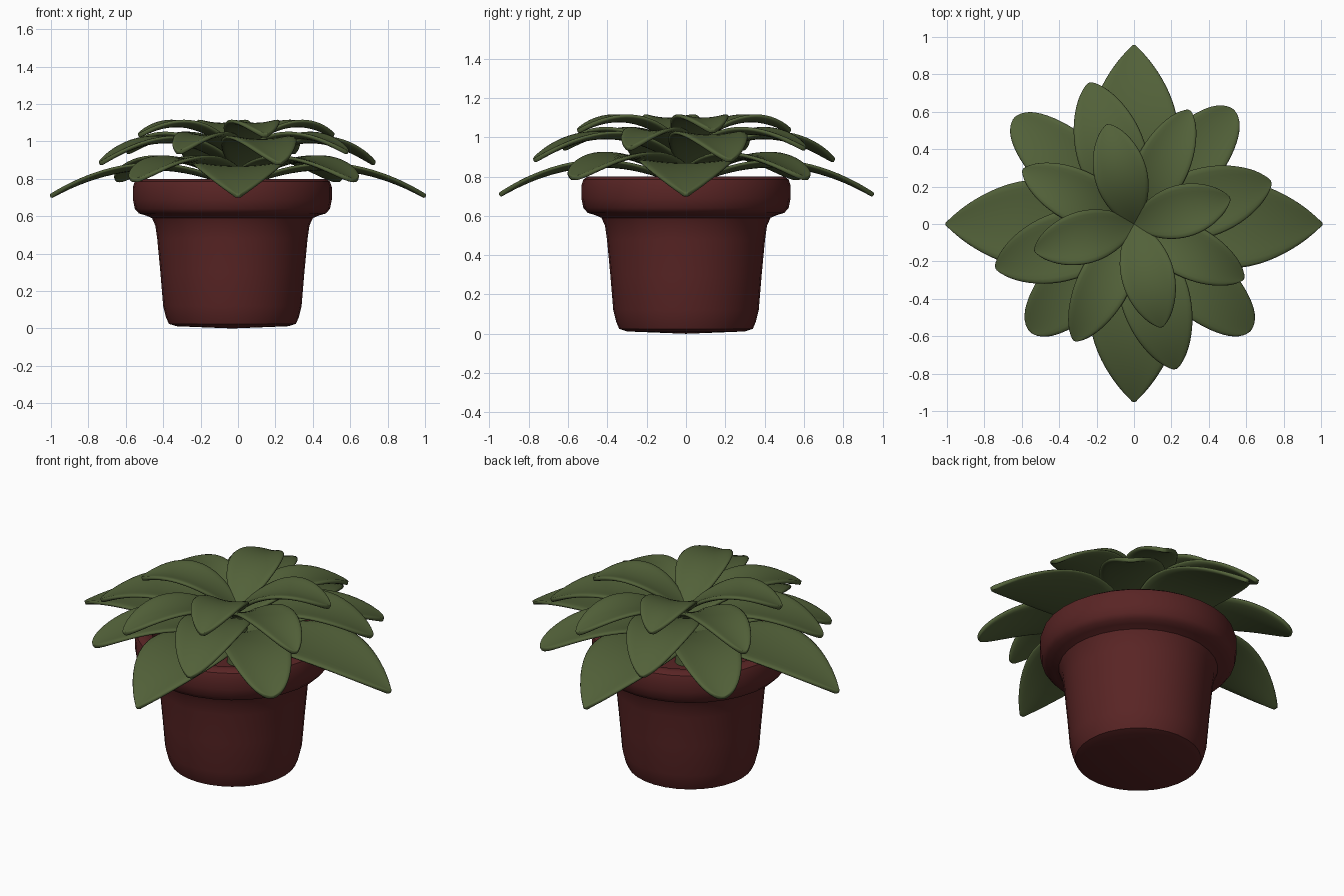
import bpy, bmesh, math

if "Cube" in bpy.data.objects:
    bpy.data.objects.remove(bpy.data.objects["Cube"])


def material(name, rgb):
    m = bpy.data.materials.new(name)
    m.diffuse_color = (*rgb, 1)
    m.use_nodes = True
    m.node_tree.nodes["Principled BSDF"].inputs["Base Color"].default_value = m.diffuse_color
    return m


GREEN = material("leaf green", (0.085, 0.12, 0.041))
RED = material("dark red clay", (0.10, 0.018, 0.018))


def finish(bm, name, mat, smooth_angle):
    bmesh.ops.recalc_face_normals(bm, faces=bm.faces)
    me = bpy.data.meshes.new(name)
    bm.to_mesh(me)
    bm.free()
    me.materials.append(mat)
    ob = bpy.data.objects.new(name, me)
    bpy.context.collection.objects.link(ob)
    bpy.ops.object.select_all(action='DESELECT')
    ob.select_set(True)
    bpy.context.view_layer.objects.active = ob
    bpy.ops.object.shade_smooth_by_angle(angle=math.radians(smooth_angle))
    return ob


def lathe(name, profile, mat, cx=0.0, steps=32):
    """Spin an (r, z) profile around a vertical axis."""
    bm = bmesh.new()
    vs = [bm.verts.new((r, 0, z)) for r, z in profile]
    edges = [bm.edges.new(p) for p in zip(vs, vs[1:])]
    bmesh.ops.spin(bm, geom=vs + edges, cent=(0, 0, 0), axis=(0, 0, 1),
                   angle=math.tau, steps=steps)
    bmesh.ops.remove_doubles(bm, verts=bm.verts, dist=0.0005)
    bmesh.ops.translate(bm, verts=bm.verts, vec=(cx, 0, 0))
    return finish(bm, name, mat, 35)


def leaf(name, angle, length, half_width, power, base, mid, tip, cup=0.025):
    """Arched, slightly cupped blade growing outwards from the centre."""
    rows, cols = 14, 6
    a = 2 * (base + tip - 2 * mid)
    b = tip - base - a
    ca, sa = math.cos(math.radians(angle)), math.sin(math.radians(angle))
    bm = bmesh.new()
    grid = []
    for i in range(rows + 1):
        s = 0.5 - 0.5 * math.cos(math.pi * i / rows)
        env = max(math.sin(math.pi * s), 0.0) ** power
        w = max(half_width * env, 0.008)
        row = []
        for j in range(cols + 1):
            v = 2 * j / cols - 1
            r, t = s * length, v * w
            z = base + b * s + a * s * s + cup * (v * v - 0.3) * env
            row.append(bm.verts.new((r * ca - t * sa, r * sa + t * ca, z)))
        grid.append(row)
    for r0, r1 in zip(grid, grid[1:]):
        for j in range(cols):
            bm.faces.new((r0[j], r1[j], r1[j + 1], r0[j + 1]))
    ob = finish(bm, name, GREEN, 180)
    sol = ob.modifiers.new("thickness", 'SOLIDIFY')
    sol.thickness = 0.024
    sol.offset = 0
    sub = ob.modifiers.new("rounding", 'SUBSURF')
    sub.levels = sub.render_levels = 1
    return ob


# Pot: rounded foot, tapered wall, thick rolled lip, hollow top
lathe("pot", [
    (0, 0.0), (0.30, 0.012), (0.34, 0.025), (0.355, 0.06), (0.37, 0.12),
    (0.385, 0.30), (0.402, 0.48), (0.412, 0.55), (0.43, 0.59),
    (0.465, 0.605), (0.50, 0.615), (0.522, 0.64), (0.532, 0.69),
    (0.532, 0.755), (0.522, 0.785), (0.50, 0.80), (0.465, 0.80),
    (0.44, 0.785), (0.43, 0.75), (0.42, 0.62), (0, 0.62)], RED, cx=-0.03)

# Stem hidden among the leaf bases
lathe("stem", [(0, 0.61), (0.06, 0.61), (0.05, 0.85), (0, 0.94)], GREEN, steps=16)

# Leaf tiers: angles, lengths, half width, tip bluntness, base / mid / tip height
tiers = [
    ("outer_leaf", (0, 90, 180, 270), (1.005, 0.955, 1.005, 0.95),
     0.245, 0.78, 0.75, 0.865, 0.705),
    ("outer_side_leaf", (49, 138.5, 226, 317.5), (0.81, 0.855, 0.80, 0.845),
     0.185, 0.42, 0.78, 0.905, 0.79),
    ("middle_leaf", (17, 107.5, 197.5, 286), (0.765, 0.79, 0.775, 0.805),
     0.19, 0.58, 0.85, 1.01, 0.88),
    ("middle_side_leaf", (64, 154, 243, 333.5), (0.675, 0.66, 0.70, 0.655),
     0.145, 0.55, 0.88, 1.03, 0.94),
    ("inner_leaf", (15, 105, 195, 285), (0.53, 0.55, 0.55, 0.57),
     0.145, 0.58, 0.93, 1.09, 1.03),
]
for name, angles, lengths, hw, power, base, mid, tip in tiers:
    for k, (ang, ln) in enumerate(zip(angles, lengths)):
        leaf(f"{name}_{k + 1}", ang, ln, hw, power, base, mid, tip)
